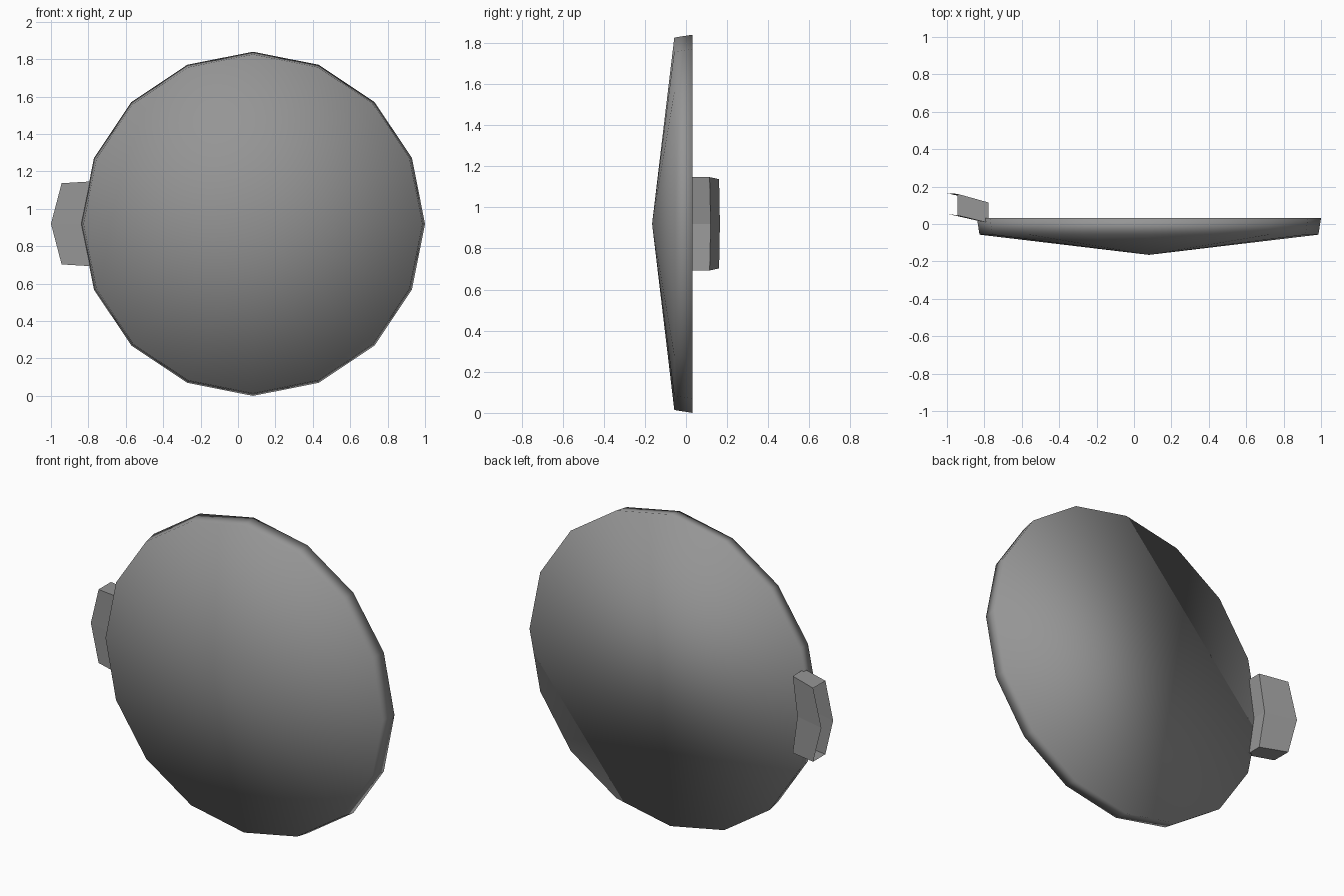
import bpy
import bmesh
from math import sin, cos, tau

cube = bpy.data.objects.get("Cube")
if cube:
    bpy.data.objects.remove(cube, do_unlink=True)

grey = bpy.data.materials.new("mid_grey")
grey.use_nodes = True
COLOUR = (0.3, 0.3, 0.3, 1)
grey.diffuse_color = COLOUR
grey.node_tree.nodes["Principled BSDF"].inputs["Base Color"].default_value = COLOUR


def finish(bm, name, smooth):
    mesh = bpy.data.meshes.new(name)
    for face in bm.faces:
        face.smooth = smooth
    bm.to_mesh(mesh)
    bm.free()
    mesh.materials.append(grey)
    obj = bpy.data.objects.new(name, mesh)
    bpy.context.collection.objects.link(obj)
    return obj


CENTRE_X, CENTRE_Z = 0.08, 0.92
SIDES = 16

# Dish: shallow cone in front, narrow flared rim, flat back
bm = bmesh.new()


def ring(radius, y):
    return [bm.verts.new((CENTRE_X + radius * cos(tau * i / SIDES), y,
                          CENTRE_Z + radius * sin(tau * i / SIDES)))
            for i in range(SIDES)]


apex = bm.verts.new((CENTRE_X, -0.165, CENTRE_Z))
front = ring(0.906, -0.057)
back = ring(0.92, 0.032)
for i in range(SIDES):
    j = (i + 1) % SIDES
    bm.faces.new((apex, front[j], front[i]))
    bm.faces.new((front[i], front[j], back[j], back[i]))
bm.faces.new(back)
bmesh.ops.recalc_face_normals(bm, faces=bm.faces)
finish(bm, "dish", True)

# Side bracket: bent box, open on its outer side
# Each level: half-height sign, then inner front, outer front, outer back, inner back (x, y)
end = [(-0.778, 0.006), (-0.943, 0.046), (-0.943, 0.161), (-0.778, 0.115)]
middle = [(-0.812, 0.012), (-1.0, 0.055), (-1.0, 0.165), (-0.812, 0.12)]
bm = bmesh.new()
levels = []
for side, outline in ((-1, end), (0, middle), (1, end)):
    level = []
    for x, y in outline:
        half = 0.227 if x > -0.9 else 0.217
        level.append(bm.verts.new((x, y, CENTRE_Z + side * half)))
    levels.append(level)
for low, high in zip(levels, levels[1:]):
    for i, j in ((0, 1), (2, 3), (3, 0)):  # front, back and inner walls
        bm.faces.new((low[i], low[j], high[j], high[i]))
bm.faces.new(levels[0][::-1])
bm.faces.new(levels[2])
finish(bm, "side_bracket", False)
